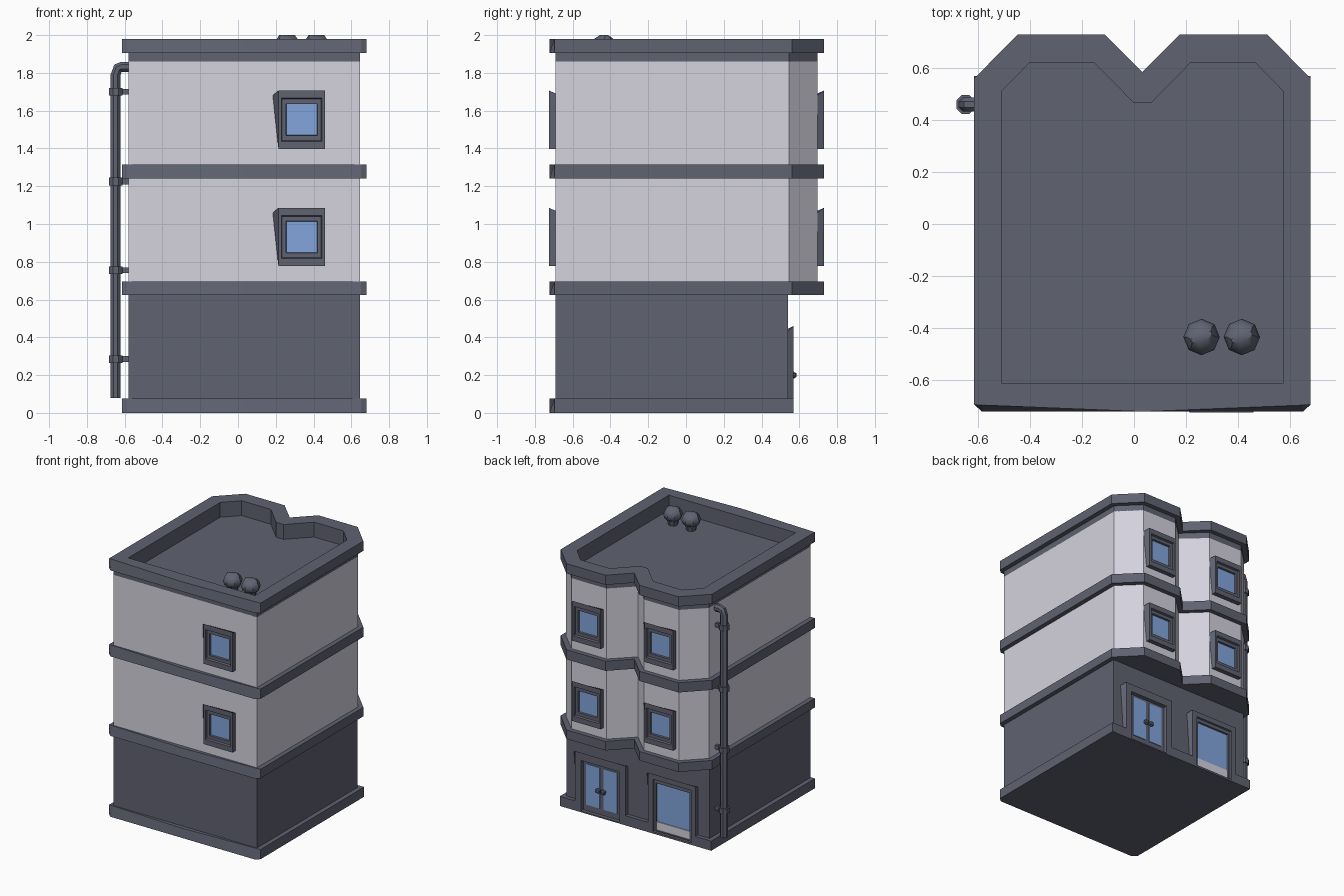
import bpy, bmesh, math
from mathutils import Matrix, Vector

cube = bpy.data.objects.get("Cube")
if cube:
    bpy.data.objects.remove(cube, do_unlink=True)


def material(name, rgb):
    m = bpy.data.materials.new(name)
    m.use_nodes = True
    m.diffuse_color = (*rgb, 1)
    bsdf = next(n for n in m.node_tree.nodes if n.type == 'BSDF_PRINCIPLED')
    bsdf.inputs["Base Color"].default_value = (*rgb, 1)
    return m


SLATE = material("slate", (0.115, 0.122, 0.165))
PLASTER = material("pale plaster", (0.66, 0.65, 0.73))
GLASS = material("blue glass", (0.225, 0.38, 0.72))
MID = 0.0325  # symmetry axis of the building


def finish(name, bm, *mats, smooth=False):
    bmesh.ops.recalc_face_normals(bm, faces=bm.faces[:])
    me = bpy.data.meshes.new(name)
    bm.to_mesh(me)
    bm.free()
    for m in mats:
        me.materials.append(m)
    ob = bpy.data.objects.new(name, me)
    bpy.context.collection.objects.link(ob)
    if smooth:
        bpy.ops.object.select_all(action='DESELECT')
        ob.select_set(True)
        bpy.context.view_layer.objects.active = ob
        bpy.ops.object.shade_smooth_by_angle(angle=math.radians(40))
    return ob


def mirrored(half):
    """Closed outline from its +x half, listed from back to front."""
    left = [(MID - h, y) for h, y in reversed(half) if h > 0]
    return [(MID + h, y) for h, y in half] + left


def loft(name, rings, mat, smooth=False):
    bm = bmesh.new()
    loops = [[bm.verts.new(p) for p in ring] for ring in rings]
    n = len(loops[0])
    for a, b in zip(loops, loops[1:]):
        for i in range(n):
            j = (i + 1) % n
            bm.faces.new((a[i], a[j], b[j], b[i]))
    bm.faces.new(loops[0])
    bm.faces.new(loops[-1])
    return finish(name, bm, mat, smooth=smooth)


def prism(name, low, z0, z1, mat, high=None):
    return loft(name, [[(x, y, z0) for x, y in low],
                       [(x, y, z1) for x, y in (high or low)]], mat)


def box(name, x0, x1, y0, y1, z0, z1, mat):
    return prism(name, [(x0, y0), (x1, y0), (x1, y1), (x0, y1)], z0, z1, mat)


# Plan outlines: bays at the back, slightly bowed front on the trims
bays = [(0, .585), (.145, .73), (.48, .73), (.6475, .56)]
plain = [(0, .54), (.6475, .54)]
front_low = [(.6475, -.695), (.6175, -.722), (0, -.722)]
front_high = [(.6475, -.695), (.6175, -.697), (0, -.722)]
wall_plan = mirrored([(0, .54), (.16, .695), (.46, .695), (.6125, .545),
                      (.6125, -.69), (0, -.69)])
recess_plan = mirrored([(.0325, .465), (.185, .62), (.435, .62),
                        (.5425, .51), (.5425, -.612)])


def trim(name, back, z0, z1):
    return prism(name, mirrored(back + front_low), z0, z1, SLATE,
                 mirrored(back + front_high))


# Main masses and floor bands
trim("plinth", plain, 0, .075)
box("ground_floor", MID - .6125, MID + .6125, -.69, .54, .07, .64, SLATE)
trim("lower_band", bays, .625, .695)
prism("first_floor_walls", wall_plan, .69, 1.245, PLASTER)
trim("middle_band", bays, 1.24, 1.315)
prism("second_floor_walls", wall_plan, 1.31, 1.86, PLASTER)
roof_band = prism("roof_band", wall_plan, 1.858, 1.907, SLATE)
cornice = trim("cornice", bays, 1.905, 1.98)

# Sunken roof
cutter = prism("roof_recess_cutter", recess_plan, 1.865, 2.1, SLATE)
cutter.hide_render = True
cutter.hide_set(True)
cutter.display_type = 'WIRE'
for ob in (roof_band, cornice):
    mod = ob.modifiers.new("roof_recess", 'BOOLEAN')
    mod.operation = 'DIFFERENCE'
    mod.object = cutter
    mod.solver = 'EXACT'

# Plinth pieces between the ground floor openings
for name, x0, x1 in (("right", -.615, -.48), ("middle", -.075, .12), ("left", .55, .68)):
    box("back_plinth_" + name, x0, x1, .53, .57, 0, .075, SLATE)


def opening(name, x0, x1, z0, z1, wall, side, depth, steps, pane):
    """Stepped frame; steps are (side inset, top inset, bottom inset, depth)."""
    bm = bmesh.new()
    rings = []
    for i, (ix, it, ib, d) in enumerate([(0, 0, 0, 0), (0, 0, 0, depth)] + steps):
        pts = [[x0 + ix, z0 + ib], [x1 - ix, z0 + ib], [x1 - ix, z1 - it], [x0 + ix, z1 - it]]
        if i == 0:  # the upper corner flares where the frame meets the wall
            k = 3 if side < 0 else 2
            pts[k][0] += .03 * side
            pts[k][1] -= .025
            pts[5 - k][1] -= .015
        rings.append([bm.verts.new((x, wall + side * d, z)) for x, z in pts])
    for a, b in zip(rings, rings[1:]):
        for i in range(4):
            j = (i + 1) % 4
            bm.faces.new((a[i], a[j], b[j], b[i]))
    bm.faces.new(rings[-1]).material_index = 1
    bm.normal_update()
    return finish(name, bm, SLATE, pane)


# Upper windows: one per floor in front, one per bay at the back
window_steps = [(.016, .04, .04, .035), (.02, .045, .045, .02),
                (.04, .07, .07, .02), (.042, .072, .072, .005)]
for floor, z in (("first", .777), ("second", 1.398)):
    for name, x, wall, side in (("front", .337, -.69, -1), ("back_left", .342, .695, 1),
                                ("back_right", -.277, .695, 1)):
        opening(f"{floor}_floor_{name}_window", x - .123, x + .123, z, z + .308,
                wall, side, .035, window_steps, GLASS)

# Entrance with two glazed leaves and round handles
opening("entrance_frame", .12, .55, 0, .46, .54, 1, .03,
        [(.05, .06, .01, .03), (.055, .065, .012, .006)], SLATE)
for side, x in (("right", .26), ("left", .41)):
    box(f"{side}_door_pane", x - .058, x + .058, .544, .552, .06, .375, GLASS)
    bm = bmesh.new()
    bmesh.ops.create_icosphere(bm, subdivisions=1, radius=.022)
    bmesh.ops.translate(bm, verts=bm.verts, vec=(.335 + (x - .335) * .3, .565, .2))
    finish(f"{side}_door_handle", bm, SLATE)

# Shop window with a pale panel below the glass
opening("shop_window", -.48, -.075, 0, .46, .54, 1, .03,
        [(.04, .04, .015, .03), (.044, .044, .018, .018),
         (.058, .07, .025, .018), (.06, .072, .027, .005)], GLASS)
box("shop_window_panel", -.42, -.135, .544, .552, .027, .09, PLASTER)


# Drainpipe with an elbow and brackets
def circle(center, u, v, r, n=8):
    turn = [math.pi * (2 * i + 1) / n for i in range(n)]
    return [Vector(center) + r * (Vector(u) * math.cos(t) + Vector(v) * math.sin(t)) for t in turn]


X, Y, Z = (1, 0, 0), (0, 1, 0), (0, 0, 1)
px, py, r = -.648, .46, .029
loft("drainpipe", [circle((px, py, .08), X, Y, r), circle((px, py, 1.79), X, Y, r),
                   circle((px + .012, py, 1.825), (.7, 0, -.7), Y, r),
                   circle((px + .03, py, 1.832), (0, 0, -1), Y, r),
                   circle((-.57, py, 1.832), (0, 0, -1), Y, r)], SLATE, smooth=True)
for i, z in enumerate((.285, .755, 1.225, 1.7)):
    loft(f"pipe_bracket_{i + 1}", [circle((px, py, z + d), X, Y, .039) for d in (-.02, .02)], SLATE)
    box(f"pipe_bracket_arm_{i + 1}", px, -.575, py - .012, py + .012, z - .015, z + .015, SLATE)

# Roof vents: tapered stem, bulging cap, narrow flat top
spin = Matrix.Rotation(math.radians(22), 3, 'Z')
for side, x in (("right", .26), ("left", .415)):
    rings = []
    for z, rad, flat in ((1.864, .034, 1), (1.905, .044, 1), (1.915, .06, 1),
                         (1.945, .07, 1), (1.975, .058, 1), (2.0, .045, .4)):
        rings.append([spin @ Vector((p.x, p.y * flat, 0)) + Vector((x, -.435, z))
                      for p in circle((0, 0, 0), X, Y, rad)])
    loft(f"{side}_roof_vent", rings, SLATE, smooth=True)
